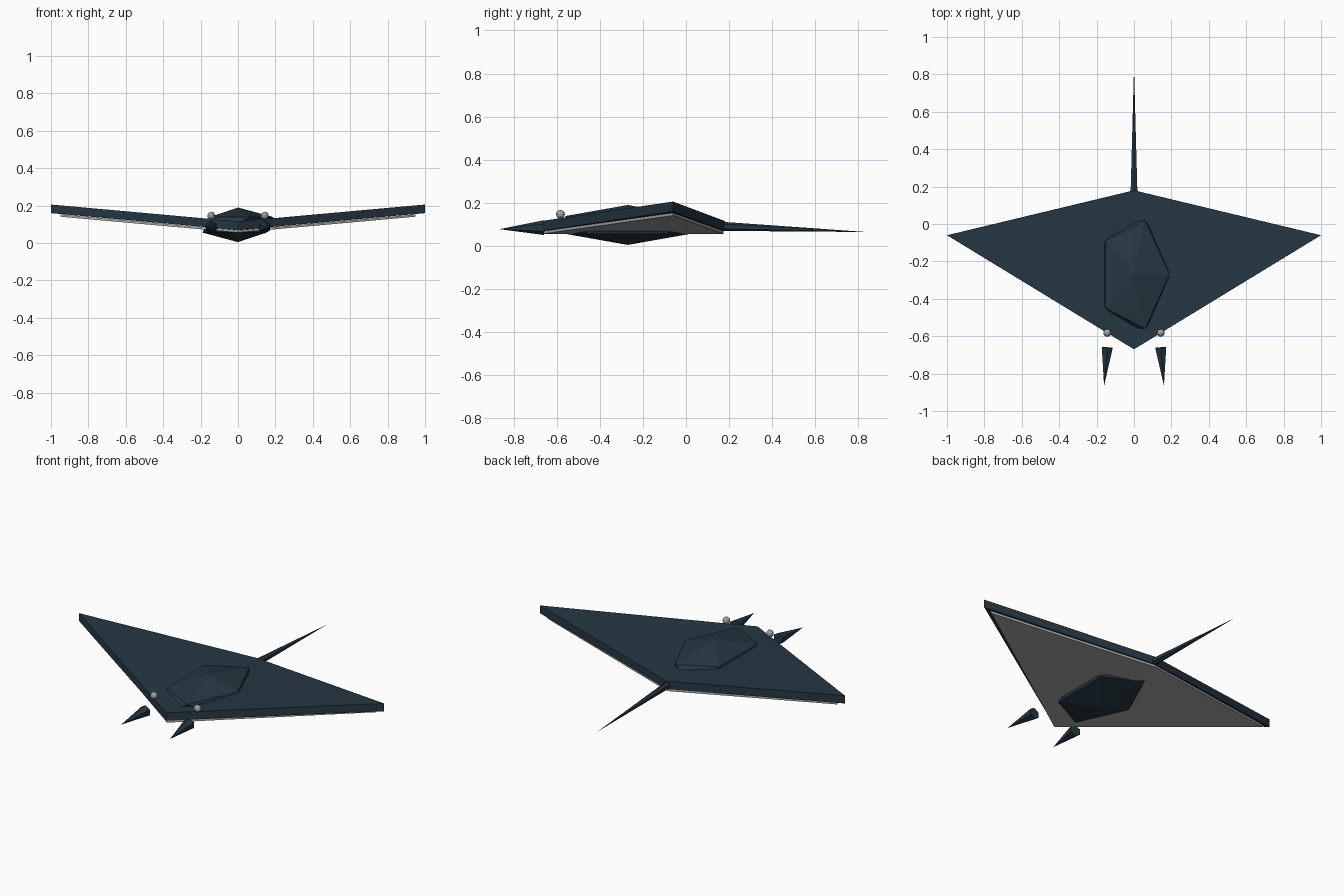
import bpy, bmesh
from mathutils import Vector, Matrix

cube = bpy.data.objects.get("Cube")
if cube:
    bpy.data.objects.remove(cube, do_unlink=True)


def material(name, colour):
    m = bpy.data.materials.new(name)
    m.use_nodes = True
    m.diffuse_color = (*colour, 1)
    m.node_tree.nodes["Principled BSDF"].inputs["Base Color"].default_value = (*colour, 1)
    return m


navy = material("dark navy", (0.019, 0.038, 0.055))
grey = material("pale grey", (0.4, 0.4, 0.4))


def finish(name, bm, mat):
    bmesh.ops.recalc_face_normals(bm, faces=bm.faces)
    mesh = bpy.data.meshes.new(name)
    bm.to_mesh(mesh)
    bm.free()
    mesh.materials.append(mat)
    obj = bpy.data.objects.new(name, mesh)
    bpy.context.collection.objects.link(obj)
    return obj


def winged_plate(name, span, front, back, root_z, tip_z, thick, mat):
    """Diamond plate folded along the centre line, with raised tips."""
    bm = bmesh.new()
    nose = bm.verts.new((0, front, root_z))
    rear = bm.verts.new((0, back, root_z))
    for side in (-1, 1):
        tip = bm.verts.new((side * span, -0.06, tip_z))
        bm.faces.new((nose, tip, rear) if side > 0 else (rear, tip, nose))
    top = bmesh.ops.extrude_face_region(bm, geom=bm.faces[:], use_keep_orig=True)["geom"]
    bmesh.ops.translate(bm, vec=(0, 0, thick),
                        verts=[v for v in top if isinstance(v, bmesh.types.BMVert)])
    return finish(name, bm, mat)


def spike(name, base, tip, radius, sides, mat):
    """Cone from the base centre to the tip."""
    base, tip = Vector(base), Vector(tip)
    axis = tip - base
    bm = bmesh.new()
    turn = axis.to_track_quat('Z', 'Y').to_matrix().to_4x4()
    bmesh.ops.create_cone(bm, cap_ends=True, segments=sides, radius1=radius, radius2=0,
                          depth=axis.length,
                          matrix=Matrix.Translation((base + tip) / 2) @ turn)
    return finish(name, bm, mat)


def ball(name, centre, size, detail, mat):
    bm = bmesh.new()
    bmesh.ops.create_icosphere(bm, subdivisions=detail, radius=1,
                               matrix=Matrix.LocRotScale(Vector(centre), None, Vector(size)))
    return finish(name, bm, mat)


# Wings and pale underside
winged_plate("wings", 1.0, -0.67, 0.18, 0.07, 0.16, 0.046, navy)
winged_plate("belly", 0.95, -0.665, 0.175, 0.056, 0.141, 0.013, grey)

# Faceted body through the middle of the wings
ball("body", (0, -0.27, 0.0975), (0.212, 0.34, 0.0925), 1, navy)

# Tail
spike("tail", (0, 0.17, 0.091), (0, 0.835, 0.065), 0.021, 6, navy)

# Head fins and eyes on both sides
for side, label in ((1, "left"), (-1, "right")):
    spike(label + "_head_fin", (side * 0.143, -0.66, 0.085), (side * 0.16, -0.865, 0.078),
          0.034, 6, navy)
    ball(label + "_eye", (side * 0.143, -0.582, 0.147), (0.021,) * 3, 2, grey)
